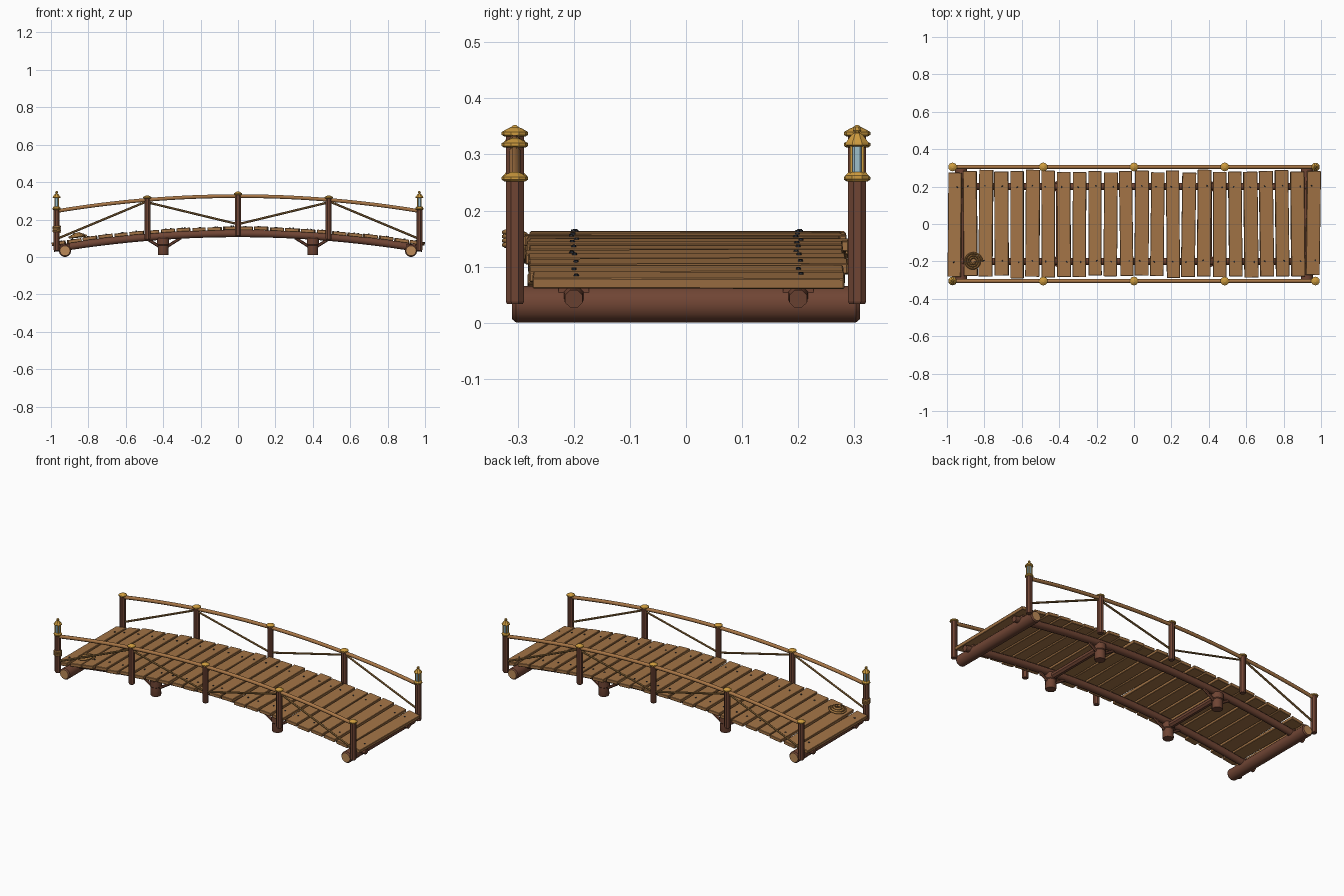
import bpy, bmesh, math, random
from mathutils import Vector, Matrix

if "Cube" in bpy.data.objects:
    bpy.data.objects.remove(bpy.data.objects["Cube"])

random.seed(4)


def material(name, r, g, b):
    """Flat colour from 0-255 display values."""
    m = bpy.data.materials.new(name)
    lin = [((c / 255 + 0.055) / 1.055) ** 2.4 for c in (r, g, b)]
    m.diffuse_color = (*lin, 1)
    m.use_nodes = True
    m.node_tree.nodes["Principled BSDF"].inputs["Base Color"].default_value = m.diffuse_color
    return m


PLANK = material("plank_wood", 163, 116, 70)
RAIL = material("rail_wood", 168, 118, 70)
BARK = material("dark_bark", 112, 69, 52)
CUT = material("cut_wood", 188, 138, 88)
BRACE = material("brace_wood", 140, 104, 58)
ROPE = material("rope", 160, 115, 62)
BRASS = material("brass", 205, 155, 62)
GLASS = material("lantern_glass", 158, 192, 202)
IRON = material("iron", 45, 48, 55)


def arch(x, crown):
    """Height of an arched line that is `crown` high at mid span."""
    return crown - 0.085 * x * x


def finish(name, bm, *mats, smooth=None):
    bmesh.ops.recalc_face_normals(bm, faces=bm.faces)
    me = bpy.data.meshes.new(name)
    bm.to_mesh(me)
    bm.free()
    ob = bpy.data.objects.new(name, me)
    bpy.context.collection.objects.link(ob)
    for m in mats:
        me.materials.append(m)
    if smooth:
        bpy.ops.object.select_all(action='DESELECT')
        bpy.context.view_layer.objects.active = ob
        ob.select_set(True)
        bpy.ops.object.shade_smooth_by_angle(angle=math.radians(smooth))
    return ob


def skin(bm, rings):
    """Bridge consecutive vertex rings and close both ends."""
    n = len(rings[0])
    for a, b in zip(rings, rings[1:]):
        for i in range(n):
            j = (i + 1) % n
            bm.faces.new((a[i], a[j], b[j], b[i]))
    return [bm.faces.new(rings[0]), bm.faces.new(rings[-1])]


def sweep(bm, pts, radii, n=8):
    """Round bar along a path; radii is one number or one per point."""
    pts = [Vector(p) for p in pts]
    if not isinstance(radii, (list, tuple)):
        radii = [radii] * len(pts)
    rings = []
    for k, p in enumerate(pts):
        t = (pts[min(k + 1, len(pts) - 1)] - pts[max(k - 1, 0)]).normalized()
        side = t.cross(Vector((0, 0, 1))).normalized()
        up = side.cross(t)
        angles = [math.tau * (i + 0.5) / n for i in range(n)]
        rings.append([bm.verts.new(p + radii[k] * (side * math.cos(a) + up * math.sin(a)))
                      for a in angles])
    return skin(bm, rings)


def lathe(bm, x, y, profile, n=8):
    """Turned part on a vertical axis from (radius, z) pairs."""
    angles = [math.tau * (i + 0.5) / n for i in range(n)]
    return skin(bm, [[bm.verts.new((x + r * math.cos(a), y + r * math.sin(a), z)) for a in angles]
                     for r, z in profile])


def box(bm, size, matrix):
    bmesh.ops.create_cube(bm, size=1, matrix=matrix @ Matrix.Diagonal((*size, 1)))


# Deck planks, slightly uneven, following the arch, with a nail over each stringer
planks, nails = bmesh.new(), bmesh.new()
COUNT = 24
for i in range(COUNT):
    x = -1 + (i + 0.5) * 2 / COUNT
    tilt = Matrix.Rotation(math.atan(0.17 * x), 4, 'Y')
    yaw = Matrix.Rotation(random.uniform(-0.016, 0.016), 4, 'Z')
    place = Matrix.Translation((x, random.uniform(-0.005, 0.005),
                                arch(x, 0.152) + random.uniform(-0.002, 0.002))) @ tilt @ yaw
    box(planks, (random.uniform(0.070, 0.076), random.uniform(0.555, 0.575), 0.019), place)
    for y in (-0.2, 0.2):
        spot = place @ Matrix.Translation((random.uniform(-0.015, 0.015), y, 0.0105))
        bmesh.ops.create_cone(nails, cap_ends=True, segments=6, radius1=0.005,
                              radius2=0.004, depth=0.005, matrix=spot)
deck = finish("deck_planks", planks, PLANK)
bevel = deck.modifiers.new("worn_edges", 'BEVEL')
bevel.width = 0.002
bevel.segments = 1
finish("nails", nails, IRON)

# Arched stringers under the deck, with tapered tips
bm = bmesh.new()
for y in (-0.2, 0.2):
    xs = [-0.985 + 1.97 * k / 24 for k in range(25)]
    sweep(bm, [(x, y, arch(x, 0.125)) for x in xs], [0.017] + [0.021] * 23 + [0.017], 8)
finish("stringers", bm, BARK, smooth=50)

# Ground logs across both ends, cut faces lighter
for side, label in ((-1, "left"), (1, "right")):
    bm = bmesh.new()
    ends = sweep(bm, [(side * 0.925, y, 0.033) for y in (-0.31, -0.303, 0.303, 0.31)],
                 [0.027, 0.033, 0.033, 0.027], 16)
    for f in ends:
        f.material_index = 1
    finish(label + "_ground_log", bm, BARK, CUT, smooth=35)

# Saddle blocks seating the stringers on the logs
bm = bmesh.new()
for x in (-0.925, 0.925):
    for y in (-0.2, 0.2):
        box(bm, (0.05, 0.055, 0.014), Matrix.Translation((x, y, 0.061)))
finish("saddle_blocks", bm, BARK)

# Piers with cross beams and short struts
piers, beams, struts = bmesh.new(), bmesh.new(), bmesh.new()
for x in (-0.4, 0.4):
    sweep(beams, [(x, -0.225, 0.083), (x, 0.225, 0.083)], 0.019, 8)
    for y in (-0.2, 0.2):
        lathe(piers, x, y, [(0.028, 0.01), (0.030, 0.014), (0.029, 0.062),
                            (0.033, 0.066), (0.033, 0.100)], 12)
        for s in (-1, 1):
            sweep(struts, [(x + s * 0.02, y, 0.055), (x + s * 0.095, y, 0.102)], 0.008, 6)
finish("piers", piers, BARK, smooth=35)
finish("pier_cross_beams", beams, BARK)
finish("pier_struts", struts, BARK)

# Railing posts, each with a brass cap unless it carries a lantern
POSTS = (-0.97, -0.485, 0, 0.485, 0.97)
LANTERNS = ((-0.97, -0.305), (0.97, 0.305))
posts, caps = bmesh.new(), bmesh.new()
for x in POSTS:
    base, top = arch(x, 0.113), arch(x, 0.335)
    for y in (-0.305, 0.305):
        lathe(posts, x, y, [(0.015, base), (0.0175, base + 0.005), (0.0175, top)], 8)
        if (x, y) not in LANTERNS:
            lathe(caps, x, y, [(0.019, top - 0.003), (0.0235, top), (0.0235, top + 0.005),
                               (0.013, top + 0.011), (0.006, top + 0.014)], 10)
finish("railing_posts", posts, BARK)
finish("post_caps", caps, BRASS)

# Handrails and diagonal braces on both sides
rails, braces = bmesh.new(), bmesh.new()
for y in (-0.305, 0.305):
    sweep(rails, [(x / 20 * 0.98, y, arch(x / 20 * 0.98, 0.325)) for x in range(-20, 21)], 0.0105, 8)
    for s in (-1, 1):
        sweep(braces, [(s * 0.96, y, 0.100), (s * 0.485, y, 0.298)], 0.006, 6)
        sweep(braces, [(s * 0.485, y, 0.292), (0, y, 0.175)], 0.006, 6)
finish("handrails", rails, RAIL, smooth=50)
finish("diagonal_braces", braces, BRACE)

# Lanterns: base, glass, corner bars, roof and finial
frames, glass = bmesh.new(), bmesh.new()
for x, y in LANTERNS:
    lathe(frames, x, y, [(0.019, 0.252), (0.023, 0.256), (0.023, 0.262), (0.016, 0.269)])
    lathe(glass, x, y, [(0.013, 0.268), (0.013, 0.318)])
    for k in range(4):
        a = math.tau * (k + 0.5) / 4
        lathe(frames, x + 0.0145 * math.cos(a), y + 0.0145 * math.sin(a),
              [(0.003, 0.266), (0.003, 0.32)], 4)
    lathe(frames, x, y, [(0.016, 0.314), (0.023, 0.317), (0.022, 0.321), (0.010, 0.336),
                         (0.005, 0.338), (0.008, 0.343), (0.007, 0.349), (0.003, 0.352)])
finish("lantern_frames", frames, BRASS)
finish("lantern_glass_panes", glass, GLASS)

# Rope: a coil heaped on the deck and a lashing round the nearby post
bm = bmesh.new()
coil = []
for k in range(73):
    t = k / 72
    a, r = t * 3 * math.tau, 0.047 - 0.036 * t
    coil.append((-0.86 + r * math.cos(a), -0.2 + r * math.sin(a),
                 0.107 + 0.018 * t - 0.14 * r * -math.cos(a)))
sweep(bm, coil, 0.0065, 6)
finish("rope_coil", bm, ROPE, smooth=60)
bm = bmesh.new()
wrap = [(-0.97 + 0.0185 * math.cos(k * math.tau / 16), -0.305 + 0.0185 * math.sin(k * math.tau / 16),
         0.133 + 0.030 * k / 64) for k in range(65)]
sweep(bm, wrap, 0.0048, 6)
finish("rope_lashing", bm, ROPE, smooth=60)
